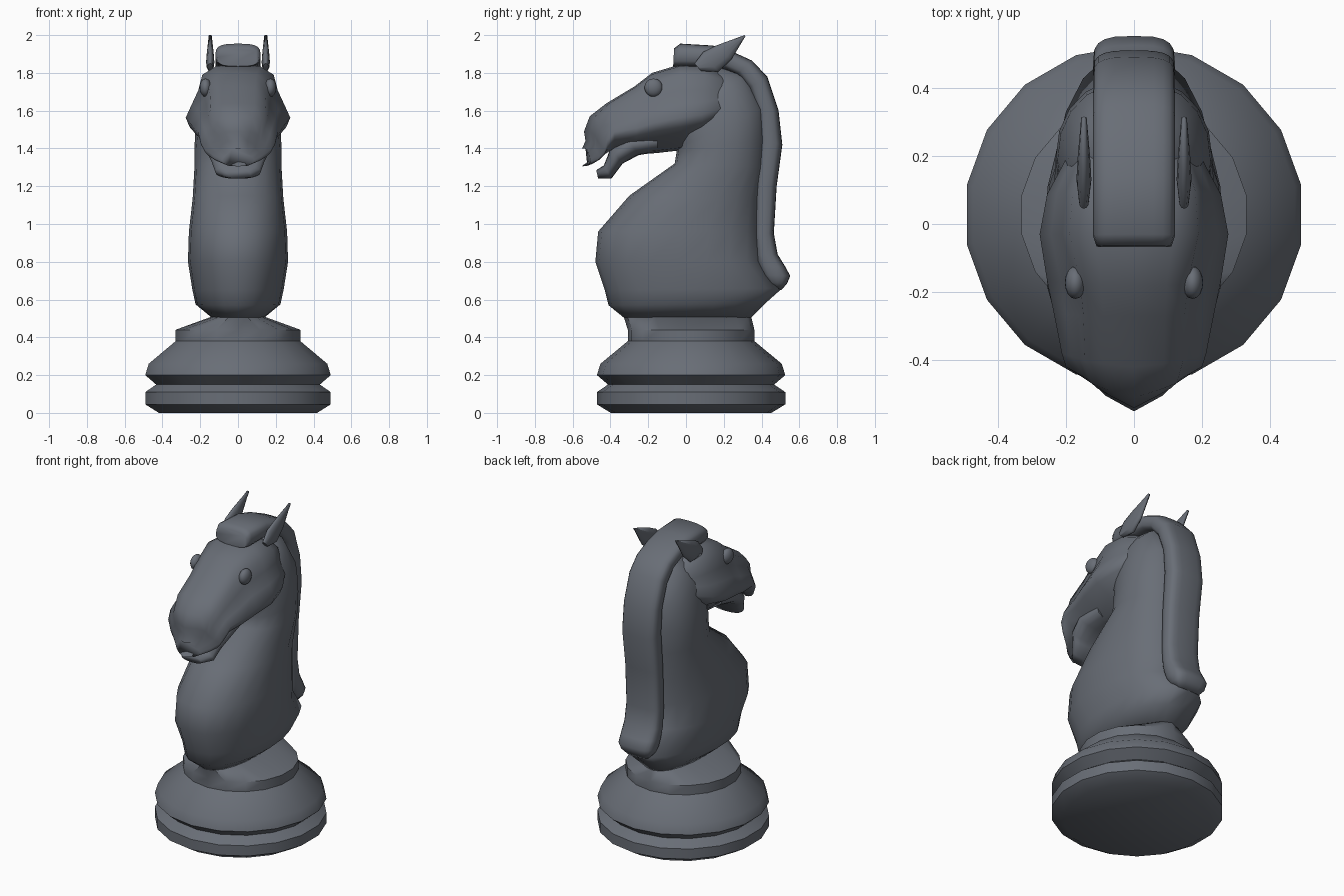
import bpy, bmesh, math

dark = bpy.data.materials.new("dark_slate")
dark.diffuse_color = (0.14, 0.155, 0.182, 1)


def ring(yf, zf, yb, zb, w, n=18, p=2.0):
    """Superellipse between a front and a back point of the side profile, half-width w."""
    def curve(v):
        return math.copysign(abs(v) ** (2 / p), v) if abs(v) > 1e-6 else 0.0
    pts = []
    for i in range(n):
        a = 2 * math.pi * i / n
        c, s = curve(math.cos(a)), curve(math.sin(a))
        pts.append((w * s, (yf + yb) / 2 + (yf - yb) / 2 * c, (zf + zb) / 2 + (zf - zb) / 2 * c))
    return pts


def finish(ob, angle):
    """Material and smooth shading."""
    ob.data.materials.append(dark)
    bpy.ops.object.select_all(action='DESELECT')
    ob.select_set(True)
    bpy.context.view_layer.objects.active = ob
    bpy.ops.object.shade_smooth_by_angle(angle=math.radians(angle))


def loft(name, rings, angle=75, x=0.0):
    """Skin equal-sized rings and cap both ends."""
    bm = bmesh.new()
    loops = [[bm.verts.new((px + x, py, pz)) for px, py, pz in r] for r in rings]
    n = len(loops[0])
    for a, b in zip(loops, loops[1:]):
        for i in range(n):
            j = (i + 1) % n
            bm.faces.new((a[i], a[j], b[j], b[i]))
    bm.faces.new(loops[0])
    bm.faces.new(loops[-1])
    bmesh.ops.recalc_face_normals(bm, faces=bm.faces)
    me = bpy.data.meshes.new(name)
    bm.to_mesh(me)
    bm.free()
    ob = bpy.data.objects.new(name, me)
    bpy.context.collection.objects.link(ob)
    finish(ob, angle)
    return ob


# Turned base with 18 sides, its collar pinched to the narrow foot of the body
CY = 0.027
profile = [(0.425, 0), (0.4985, 0.045), (0.4985, 0.11), (0.44, 0.15),
           (0.4985, 0.20), (0.48, 0.26), (0.335, 0.38), (0.335, 0.44)]
base = [ring(CY - r, z, CY + r, z, r) for r, z in profile]
base.append(ring(-0.33, 0.51, 0.345, 0.51, 0.14))
loft("turned_base", base, 45)

# Chest and neck, sections fanning around the throat
neck = [(-.33, .505, .345, .505, .14), (-.41, .57, .42, .58, .225), (-.43, .65, .51, .66, .242),
        (-.48, .80, .40, .80, .265), (-.465, .96, .40, .96, .26), (-.30, 1.15, .40, 1.12, .24),
        (-.06, 1.32, .42, 1.30, .23), (-.05, 1.38, .43, 1.45, .23), (-.05, 1.40, .42, 1.62, .225),
        (-.06, 1.42, .32, 1.80, .20), (-.08, 1.46, .15, 1.84, .16)]
loft("chest_and_neck", [ring(*s, n=20, p=2.2) for s in neck])


# Head: brow and cheek widths, undercut below the cheek, sides swept back at the muzzle
def head_ring(yt, zt, yb, zb, brow, cheek, under=.62, sweep=0.0):
    side = [(.02, .55 * brow), (.12, .9 * brow), (.30, brow), (.46, (brow + cheek) / 2),
            (.62, cheek), (.73, (.8 + .2 * under) * cheek), (.83, under * cheek),
            (.97, .65 * under * cheek)]
    half = [(x, yt + (yb - yt) * t + sweep * x, zt + (zb - zt) * t) for t, x in side]
    return ([(0, yt, zt)] + half + [(0, yb, zb)] + [(-x, y, z) for x, y, z in reversed(half)])


head = [(.25, 1.74, .25, 1.58, .10, .12), (.19, 1.80, .19, 1.50, .165, .20),
        (.10, 1.84, .08, 1.42, .20, .255), (-.03, 1.845, -.03, 1.39, .21, .277),
        (-.18, 1.80, -.16, 1.375, .175, .255), (-.27, 1.73, -.26, 1.37, .165, .235),
        (-.42, 1.64, -.39, 1.395, .16, .212, .85, .1), (-.51, 1.57, -.46, 1.365, .14, .20, .9, .3),
        (-.54, 1.49, -.51, 1.335, .12, .175, .9, .5), (-.532, 1.44, -.54, 1.315, .09, .13, .9, .6),
        (-.55, 1.40, -.55, 1.305, .06, .085, .9, .55)]
loft("head", [head_ring(*s) for s in head], 85)

# Lower jaw below the open mouth
jaw = [(-.15, 1.50, -.15, 1.38, .15), (-.32, 1.47, -.25, 1.365, .17), (-.40, 1.405, -.335, 1.32, .155),
       (-.415, 1.36, -.35, 1.30, .14), (-.435, 1.31, -.395, 1.24, .12),
       (-.475, 1.285, -.465, 1.24, .07)]
loft("lower_jaw", [ring(*s, n=16, p=2.4) for s in jaw])

# Mane running from the forelock to the rounded end at the back
mane = [(.455, .672, .505, .65, .08), (.43, .69, .535, .685, .108), (.40, .73, .552, .725, .12),
        (.38, .78, .525, .775, .12), (.37, .83, .485, .84, .12), (.36, .95, .465, .95, .118),
        (.365, 1.2, .48, 1.2, .118), (.385, 1.45, .51, 1.42, .12), (.375, 1.6, .49, 1.6, .12),
        (.33, 1.72, .43, 1.78, .12), (.27, 1.79, .35, 1.865, .12), (.20, 1.82, .24, 1.915, .12),
        (.10, 1.83, .14, 1.945, .12), (-.04, 1.83, -.03, 1.955, .12), (-.068, 1.835, -.063, 1.93, .11)]
loft("mane", [ring(*s, n=20, p=3.2) for s in mane])

# Ears and eyes on both sides
ear = [(.045, 1.85, .08, 1.81, .014), (.09, 1.91, .17, 1.805, .022),
       (.16, 1.945, .24, 1.87, .018), (.31, 2.0, .315, 1.995, .008)]
for side, label in ((1, "left"), (-1, "right")):
    loft(label + "_ear", [ring(*s, n=12) for s in ear], x=side * 0.147)
    bpy.ops.mesh.primitive_uv_sphere_add(segments=16, ring_count=10, radius=0.048,
                                         location=(side * 0.172, -0.172, 1.722))
    eye = bpy.context.object
    eye.name = label + "_eye"
    eye.scale.x = 0.65
    finish(eye, 60)
